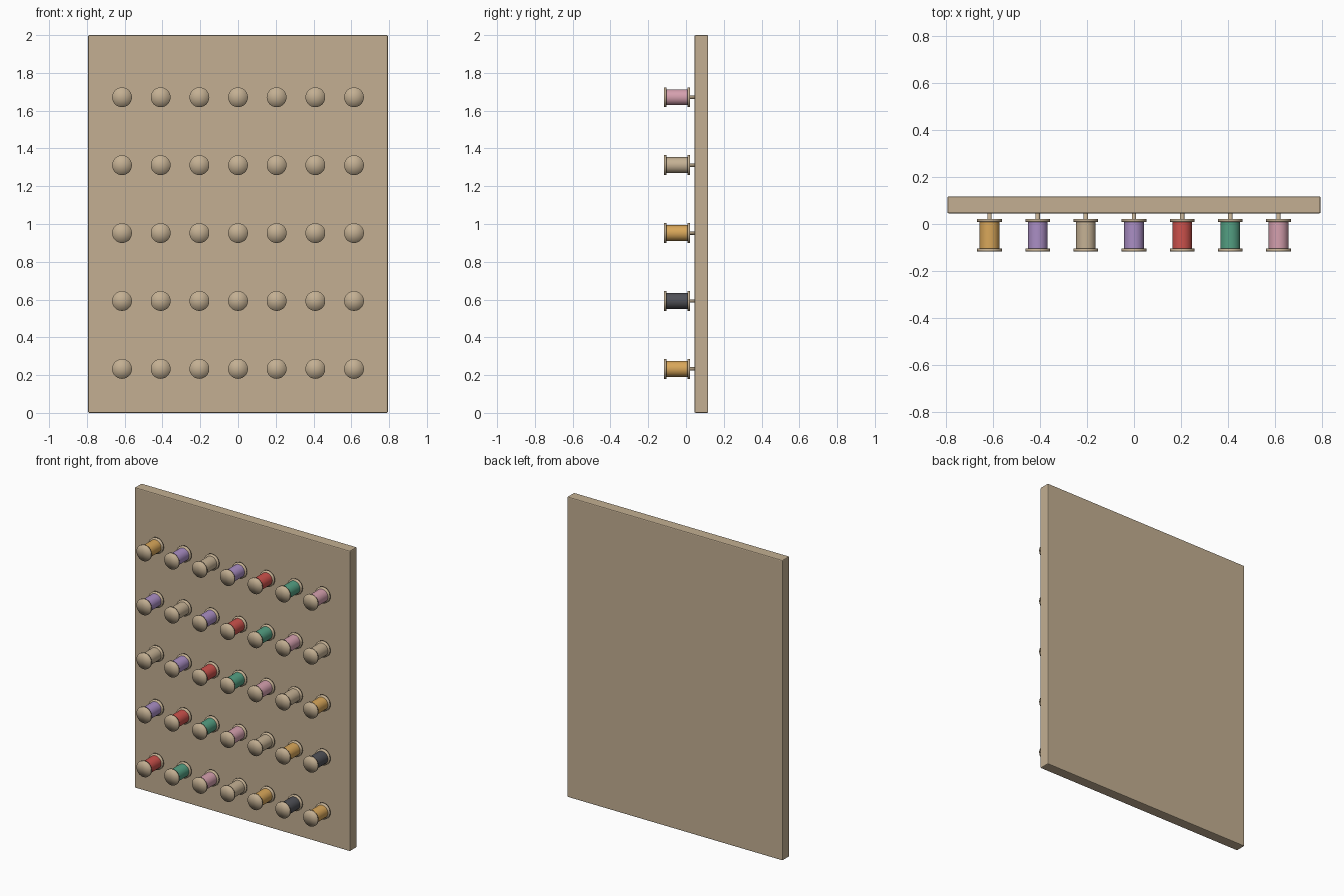
import bpy, bmesh, math

if "Cube" in bpy.data.objects:
    bpy.data.objects.remove(bpy.data.objects["Cube"])


def srgb(*rgb):
    return [((c / 255 + 0.055) / 1.055) ** 2.4 for c in rgb] + [1.0]


def material(name, *rgb):
    m = bpy.data.materials.new(name)
    m.diffuse_color = srgb(*rgb)
    m.use_nodes = True
    m.node_tree.nodes["Principled BSDF"].inputs["Base Color"].default_value = m.diffuse_color
    return m


wood = material("tan_wood", 195, 175, 146)
mats = {
    "gold": material("gold_thread", 217, 167, 90),
    "purple": material("purple_thread", 170, 142, 196),
    "beige": material("beige_thread", 197, 177, 148),
    "red": material("red_thread", 205, 82, 76),
    "green": material("green_thread", 84, 160, 131),
    "pink": material("pink_thread", 213, 160, 174),
    "dark": material("charcoal_thread", 80, 81, 87),
}


def lathe(name, profile, mat, seg=28):
    """Spin an (r, y) profile around the y axis; r = 0 ends become fan centres."""
    bm = bmesh.new()
    rings = []
    for r, y in profile:
        if r == 0:
            rings.append([bm.verts.new((0, y, 0))] * seg)
        else:
            rings.append([bm.verts.new((r * math.cos(2 * math.pi * i / seg), y,
                                        r * math.sin(2 * math.pi * i / seg))) for i in range(seg)])
    for a, b in zip(rings, rings[1:]):
        for i in range(seg):
            j = (i + 1) % seg
            quad = [a[i], a[j], b[j], b[i]]
            bm.faces.new(list(dict.fromkeys(quad)))
    bmesh.ops.recalc_face_normals(bm, faces=bm.faces)
    me = bpy.data.meshes.new(name)
    bm.to_mesh(me)
    bm.free()
    me.materials.append(mat)
    me.shade_smooth()
    return me


def place(name, me, x=0, z=0):
    ob = bpy.data.objects.new(name, me)
    ob.location = (x, 0, z)
    bpy.context.collection.objects.link(ob)
    return ob


# backboard with slightly eased edges
bm = bmesh.new()
bmesh.ops.create_cube(bm, size=1)
for v in bm.verts:
    v.co = (v.co.x * 1.586, v.co.y * 0.072 + 0.081, v.co.z * 2 + 1)
bmesh.ops.bevel(bm, geom=bm.edges[:], offset=0.006, segments=2, profile=0.5, affect='EDGES')
me = bpy.data.meshes.new("backboard")
bm.to_mesh(me)
bm.free()
me.materials.append(wood)
place("backboard", me)

# shared spool pieces: end discs and peg
R = 0.0525
front_disc = lathe("front_disc", [(0, -0.117), (R, -0.117), (R, -0.104), (0, -0.104)], wood)
rear_disc = lathe("rear_disc", [(0, 0.009), (R, 0.009), (R, 0.022), (0, 0.022)], wood)
peg = lathe("peg", [(0, -0.11), (0.009, -0.11), (0.009, 0.06), (0, 0.06)], wood, 12)
# wound thread, one mesh per colour (open tube, ends sunk into the discs)
threads = {c: lathe(c + "_thread", [(0.042, -0.106), (0.042, 0.011)], m)
           for c, m in mats.items()}

# colours run diagonally across the grid
sequence = ["gold", "purple", "beige", "purple", "red", "green", "pink",
            "beige", "gold", "dark", "gold"]
for row in range(5):
    for col in range(7):
        x, z = (col - 3) * 0.2047, 1.671 - row * 0.3595
        tag = f"_{row + 1}_{col + 1}"
        place("spool_front_disc" + tag, front_disc, x, z)
        place("spool_rear_disc" + tag, rear_disc, x, z)
        place("spool_peg" + tag, peg, x, z)
        place("spool_thread" + tag, threads[sequence[row + col]], x, z)

# lathe normals of the open tubes must point outwards
for t in threads.values():
    p = t.polygons[0]
    if p.normal.x * p.center.x + p.normal.z * p.center.z < 0:
        t.flip_normals()
